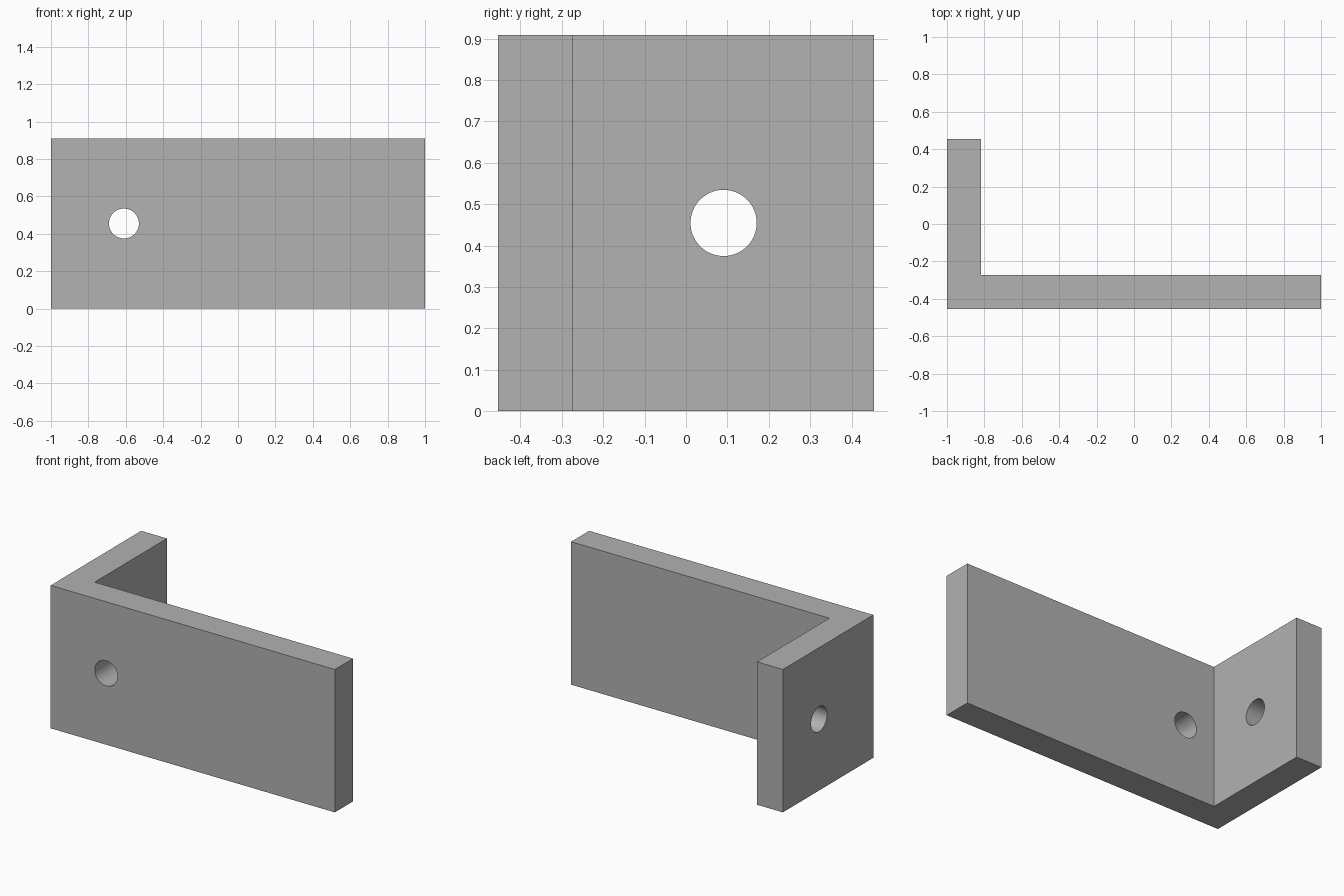
import bpy
import bmesh
from math import pi
from mathutils import Matrix, Vector

cube = bpy.data.objects.get("Cube")
if cube:
    bpy.data.objects.remove(cube, do_unlink=True)

UNIT = 2 / 55                      # one design unit; the bracket is 55 long
LENGTH, DEPTH, HEIGHT, THICK = 55 * UNIT, 25 * UNIT, 25 * UNIT, 5 * UNIT
HOLE_RADIUS = 0.08
X0, Y0 = -LENGTH / 2, -DEPTH / 2

grey = bpy.data.materials.new("mid grey")
grey.use_nodes = True
grey.diffuse_color = (0.445, 0.445, 0.445, 1)
grey.node_tree.nodes["Principled BSDF"].inputs["Base Color"].default_value = grey.diffuse_color


def add_object(name, bm):
    mesh = bpy.data.meshes.new(name)
    bmesh.ops.recalc_face_normals(bm, faces=bm.faces[:])
    bm.to_mesh(mesh)
    bm.free()
    mesh.materials.append(grey)
    obj = bpy.data.objects.new(name, mesh)
    bpy.context.collection.objects.link(obj)
    return obj


def drill(target, name, centre, axis):
    """Cut a round hole through the target along the given axis."""
    bm = bmesh.new()
    turn = Matrix.Rotation(pi / 2, 4, axis)
    bmesh.ops.create_cone(bm, cap_ends=True, segments=64, radius1=HOLE_RADIUS,
                          radius2=HOLE_RADIUS, depth=THICK * 2,
                          matrix=Matrix.Translation(centre) @ turn)
    cutter = add_object(name, bm)
    cutter.hide_render = True
    cutter.hide_set(True)
    cutter.display_type = 'WIRE'
    mod = target.modifiers.new(name, 'BOOLEAN')
    mod.operation = 'DIFFERENCE'
    mod.solver = 'EXACT'
    mod.object = cutter
    bpy.context.view_layer.objects.active = target
    bpy.ops.object.modifier_apply(modifier=name)
    bpy.data.objects.remove(cutter, do_unlink=True)


# L-shaped bracket: profile extruded upwards
profile = [(X0, Y0), (-X0, Y0), (-X0, Y0 + THICK),
           (X0 + THICK, Y0 + THICK), (X0 + THICK, -Y0), (X0, -Y0)]
bm = bmesh.new()
base = bm.faces.new([bm.verts.new((x, y, 0)) for x, y in profile])
top = bmesh.ops.extrude_face_region(bm, geom=[base])["geom"]
bmesh.ops.translate(bm, vec=(0, 0, HEIGHT),
                    verts=[v for v in top if isinstance(v, bmesh.types.BMVert)])
bracket = add_object("angle_bracket", bm)

# One screw hole in each leg
drill(bracket, "long_leg_hole", Vector((-0.61, Y0 + THICK / 2, HEIGHT / 2)), 'X')
drill(bracket, "short_leg_hole", Vector((X0 + THICK / 2, THICK / 2, HEIGHT / 2)), 'Y')

# Smooth hole walls, crisp edges
bpy.ops.object.select_all(action='DESELECT')
bracket.select_set(True)
bpy.context.view_layer.objects.active = bracket
bpy.ops.object.shade_smooth_by_angle()
